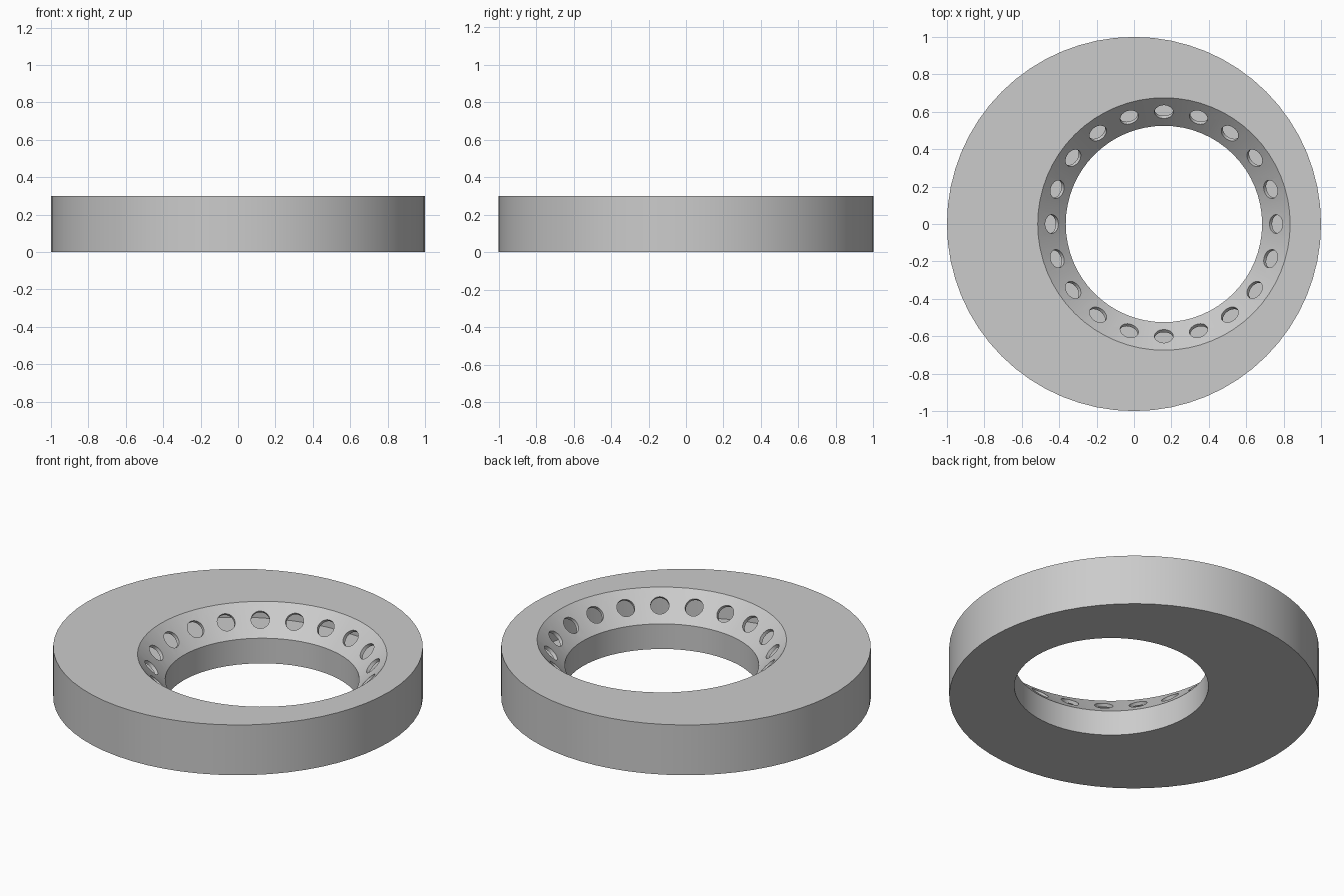
import bpy, bmesh, math
from mathutils import Vector

if "Cube" in bpy.data.objects:
    bpy.data.objects.remove(bpy.data.objects["Cube"])

SEGS = 64        # sides of every circle
HOLE_X = 0.16    # the opening is off centre
WALL = 0.02      # thickness of the hollow shell
HEIGHT = 0.30
HOLES = 20

grey = bpy.data.materials.new("plain grey")
grey.diffuse_color = (0.6, 0.6, 0.6, 1)
grey.use_nodes = True
grey.node_tree.nodes["Principled BSDF"].inputs["Base Color"].default_value = grey.diffuse_color


def add_loft(bm, rings, flip=False):
    """Closed loft through circles given as (centre x, radius, z)."""
    loops = []
    for cx, r, z in rings:
        loops.append([bm.verts.new((cx + r * math.cos(2 * math.pi * i / SEGS),
                                    r * math.sin(2 * math.pi * i / SEGS), z))
                      for i in range(SEGS)])
    for k, a in enumerate(loops):
        b = loops[(k + 1) % len(loops)]
        for i in range(SEGS):
            j = (i + 1) % SEGS
            quad = [a[i], a[j], b[j], b[i]]
            bm.faces.new(quad[::-1] if flip else quad)


def make_object(name, bm):
    mesh = bpy.data.meshes.new(name)
    bm.to_mesh(mesh)
    bm.free()
    mesh.materials.append(grey)
    obj = bpy.data.objects.new(name, mesh)
    bpy.context.collection.objects.link(obj)
    return obj


# Hollow ring: outer skin with a 45 degree funnel, and the cavity inside it
bm = bmesh.new()
add_loft(bm, [(0, 1.0, 0), (0, 1.0, HEIGHT), (HOLE_X, 0.675, HEIGHT),
              (HOLE_X, 0.525, 0.15), (HOLE_X, 0.525, 0)])
slant = WALL * math.sqrt(2)
add_loft(bm, [(0, 1 - WALL, WALL), (0, 1 - WALL, HEIGHT - WALL),
              (HOLE_X, 0.675 - WALL + slant, HEIGHT - WALL),
              (HOLE_X, 0.525 + WALL, 0.15 + WALL - slant),
              (HOLE_X, 0.525 + WALL, WALL)], flip=True)
ring = make_object("hollow_ring", bm)

# Cutter: round ports drilled square to the funnel
bm = bmesh.new()
for i in range(HOLES):
    a = 2 * math.pi * i / HOLES
    c, s = math.cos(a), math.sin(a)
    axis = Vector((-c, -s, 1)).normalized()
    matrix = axis.to_track_quat('Z', 'Y').to_matrix().to_4x4()
    matrix.translation = Vector((HOLE_X + 0.6 * c, 0.6 * s, 0.225))
    bmesh.ops.create_cone(bm, cap_ends=True, segments=32, radius1=0.05,
                          radius2=0.05, depth=0.1, matrix=matrix)
cutter = make_object("port_cutter", bm)
cutter.hide_render = True

cut = ring.modifiers.new("ports", 'BOOLEAN')
cut.operation = 'DIFFERENCE'
cut.solver = 'EXACT'
cut.object = cutter

# Apply the cut, then smooth the round walls
bpy.context.view_layer.objects.active = ring
ring.select_set(True)
bpy.ops.object.modifier_apply(modifier=cut.name)
bpy.data.objects.remove(cutter)
bpy.ops.object.shade_smooth_by_angle(angle=math.radians(30))
